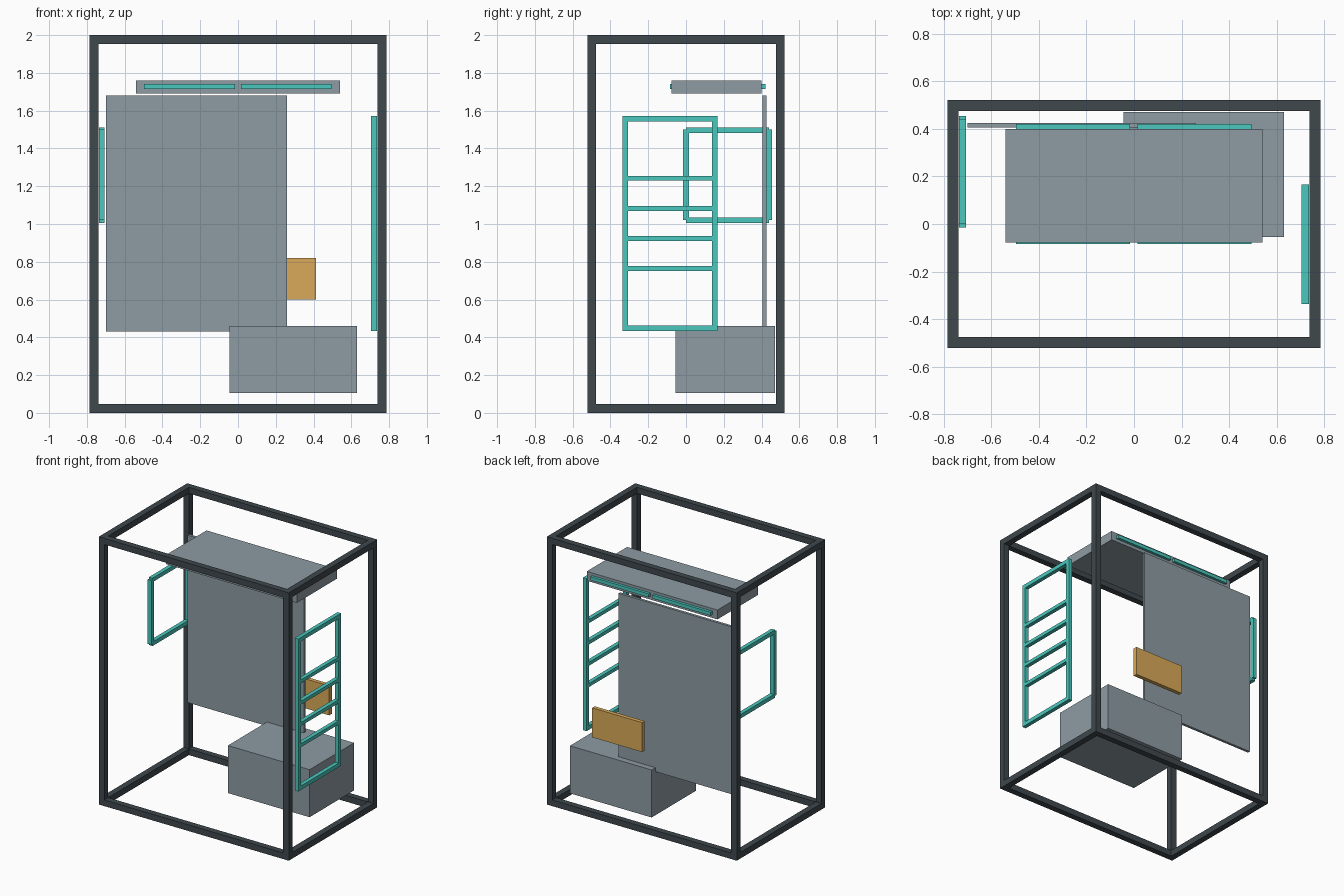
import bpy, bmesh
from mathutils import Matrix, Vector

if "Cube" in bpy.data.objects:
    bpy.data.objects.remove(bpy.data.objects["Cube"])


def material(name, rgb):
    m = bpy.data.materials.new(name)
    m.diffuse_color = (*rgb, 1)
    m.use_nodes = True
    m.node_tree.nodes["Principled BSDF"].inputs["Base Color"].default_value = m.diffuse_color
    return m


DARK = material("dark_steel", (0.05, 0.065, 0.075))
GREY = material("blue_grey", (0.27, 0.33, 0.37))
TEAL = material("teal", (0.07, 0.58, 0.51))
AMBER = material("amber", (0.70, 0.40, 0.10))


def box(name, x, y, z, mat):
    """Box from (min, max) ranges on each axis."""
    lo, hi = Vector((x[0], y[0], z[0])), Vector((x[1], y[1], z[1]))
    bm = bmesh.new()
    bmesh.ops.create_cube(bm, size=1, matrix=Matrix.Translation((lo + hi) / 2)
                          @ Matrix.Diagonal((*(hi - lo), 1)))
    me = bpy.data.meshes.new(name)
    bm.to_mesh(me)
    bm.free()
    me.materials.append(mat)
    ob = bpy.data.objects.new(name, me)
    bpy.context.collection.objects.link(ob)
    return ob


def span(c, t):
    return (c - t / 2, c + t / 2)


# Outer cage: four posts, then long and short rails between them
X, Y, H, T = 0.785, 0.522, 2.0, 0.046
cx, cy = X - T / 2, Y - T / 2
for sx in (-1, 1):
    for sy in (-1, 1):
        box("corner_post", span(sx * cx, T), span(sy * cy, T), (0, H), DARK)
for zc in (T / 2, H - T / 2):
    for s in (-1, 1):
        box("long_rail", (-X + T, X - T), span(s * cy, T), span(zc, T), DARK)
        box("side_rail", span(s * cx, T), (-Y + T, Y - T), span(zc, T), DARK)

# Grey equipment inside
box("back_panel", (-0.70, 0.26), (0.405, 0.425), (0.43, 1.68), GREY)
box("base_box", (-0.045, 0.63), (-0.055, 0.47), (0.105, 0.46), GREY)
box("top_unit", (-0.54, 0.54), (-0.077, 0.40), (1.69, 1.76), GREY)

# Slim strips on the front and back of the top unit
for yr in ((-0.085, -0.075), (0.398, 0.42)):
    for xr in ((-0.497, -0.017), (0.015, 0.495)):
        box("vent_strip", xr, yr, (1.714, 1.74), TEAL)

# Amber plate on the back, level with the rear posts
box("rear_plate", (0.0, 0.412), (0.488, 0.518), (0.60, 0.82), AMBER)

# Left side window frame, bars running centre to centre
B = 0.03
xl = (-0.736, -0.706)
for yc in (0.0, 0.44):
    box("left_frame_upright", xl, span(yc, B), (1.02, 1.50), TEAL)
for zc in (1.02, 1.497):
    box("left_frame_bar", xl, (0.0, 0.44), span(zc, B), TEAL)

# Right side ladder frame with four rungs
xr = (0.705, 0.735)
for yc in (-0.322, 0.152):
    box("ladder_upright", xr, span(yc, B), (0.433, 1.572), TEAL)
for zc in (0.448, 0.765, 0.924, 1.083, 1.242, 1.557):
    t = B if zc in (0.448, 1.557) else 0.026
    box("ladder_rung", xr, (-0.307, 0.137), span(zc, t), TEAL)
